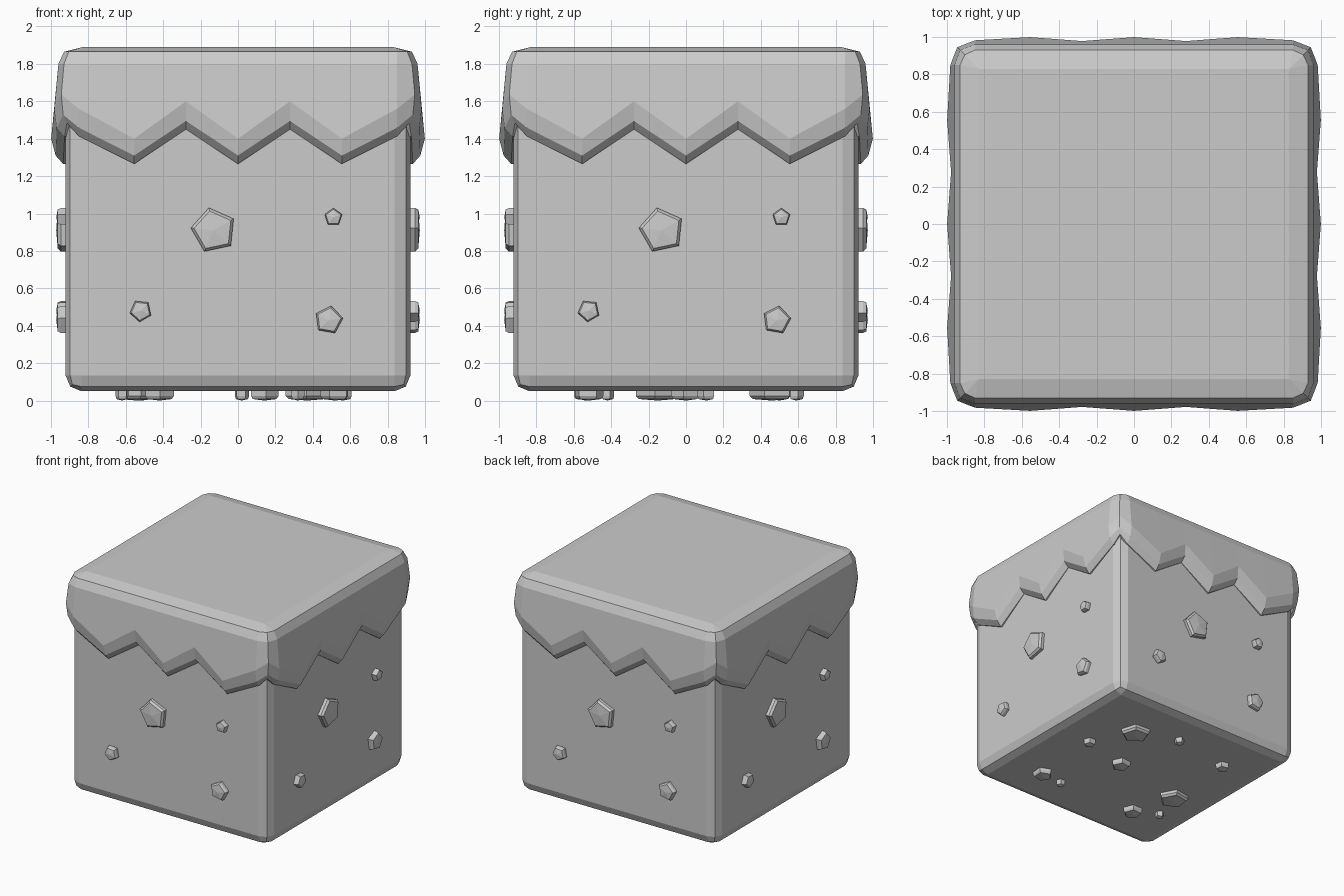
import bpy, bmesh
from math import sin, cos, radians, pi
from mathutils import Matrix, Vector

if "Cube" in bpy.data.objects:
    bpy.data.objects.remove(bpy.data.objects["Cube"])


def finish(bm, name):
    bmesh.ops.remove_doubles(bm, verts=bm.verts, dist=0.0005)
    bmesh.ops.recalc_face_normals(bm, faces=bm.faces)
    me = bpy.data.meshes.new(name)
    bm.to_mesh(me)
    bm.free()
    ob = bpy.data.objects.new(name, me)
    bpy.context.collection.objects.link(ob)
    return ob


# Soil block with softly bevelled edges
H = 0.922
bm = bmesh.new()
bmesh.ops.create_cube(bm, size=1, matrix=Matrix.Translation((0, 0, 0.925))
                      @ Matrix.Diagonal((2 * H, 2 * H, 1.75, 1)))
block = finish(bm, "soil_block")
bev = block.modifiers.new("bevel", 'BEVEL')
bev.width = 0.085
bev.segments = 2

# Grass cap: stacked rings of columns; the lower rings zigzag
# column: (x along side, tooth amount 1 = tip, 0 = notch)
columns = [(-0.85, 0.2), (-0.555, 1), (-0.278, 0), (0, 1),
           (0.278, 0), (0.555, 1), (0.85, 0.2), (None, -0.18)]
# ring: (depth at notch, depth at tip, corner, z at notch, z at tip)
rings = [(0.83, 0.83, 0.83, 1.89, 1.89),
         (0.93, 0.93, 0.905, 1.865, 1.865),
         (0.96, 0.96, 0.93, 1.80, 1.80),
         (0.978, 0.999, 0.945, 1.60, 1.40),
         (0.968, 0.975, 0.935, 1.495, 1.31),
         (0.925, 0.935, 0.915, 1.45, 1.265),
         (0.88, 0.88, 0.87, 1.45, 1.265)]
bm = bmesh.new()
grid = []
for d0, d1, corner, z0, z1 in rings:
    row = []
    for side in range(4):
        turn = Matrix.Rotation(side * pi / 2, 3, 'Z')
        for x, t in columns:
            d = d0 + (d1 - d0) * max(t, 0)
            z = z0 + (z1 - z0) * t
            if x is None:
                p = Vector((corner, -corner, z))
            else:
                lim = min(d, 0.85)
                p = Vector((max(-lim, min(lim, x)), -d, z))
            row.append(bm.verts.new(turn @ p))
    grid.append(row)
n = len(grid[0])
for a, b in zip(grid, grid[1:]):
    for i in range(n):
        j = (i + 1) % n
        bm.faces.new((a[i], b[i], b[j], a[j]))
bm.faces.new(grid[0])
finish(bm, "grass_cap")


# Five-sided pebbles with a chamfered, slightly domed face
def add_pebble(bm, mat, u, v, r, phase):
    loops = []
    for s, h in ((1.0, -0.02), (1.0, 0.025), (0.86, 0.042)):
        loops.append([bm.verts.new(mat @ Vector((
            u + r * s * cos(radians(phase + 72 * k)),
            v + r * s * sin(radians(phase + 72 * k)), h))) for k in range(5)])
    tip = bm.verts.new(mat @ Vector((u, v, 0.05)))
    for k in range(5):
        m = (k + 1) % 5
        for a, b in zip(loops, loops[1:]):
            bm.faces.new((a[k], a[m], b[m], b[k]))
        bm.faces.new((loops[-1][k], loops[-1][m], tip))
    bm.faces.new(loops[0])


side_pebbles = [(-0.13, 0.91, 0.123, 102), (0.51, 0.98, 0.049, 90),
                (-0.52, 0.48, 0.06, 120), (0.485, 0.43, 0.077, 8)]
for k, name in enumerate(("front", "right", "back", "left")):
    bm = bmesh.new()
    mat = (Matrix.Rotation(k * pi / 2, 4, 'Z') @ Matrix.Translation((0, -H, 0))
           @ Matrix.Rotation(pi / 2, 4, 'X'))
    for p in side_pebbles:
        add_pebble(bm, mat, *p)
    finish(bm, name + "_pebbles")

# Pebbles under the block: x, y, radius, phase
under = [(0.37, 0.46, 0.12, 20), (0.56, 0.11, 0.05, 90), (0.02, 0.59, 0.04, 60),
         (0.14, 0.0, 0.078, 10), (-0.51, 0.5, 0.055, 100), (0.52, -0.52, 0.08, 40),
         (0.32, -0.54, 0.036, 90), (-0.54, -0.15, 0.12, 80),
         (-0.42, -0.52, 0.08, 15), (-0.62, -0.42, 0.036, 50)]
bm = bmesh.new()
mat = Matrix.Translation((0, 0, 0.05)) @ Matrix.Rotation(pi, 4, 'X')
for x, y, r, ph in under:
    add_pebble(bm, mat, x, -y, r, ph)
finish(bm, "bottom_pebbles")
